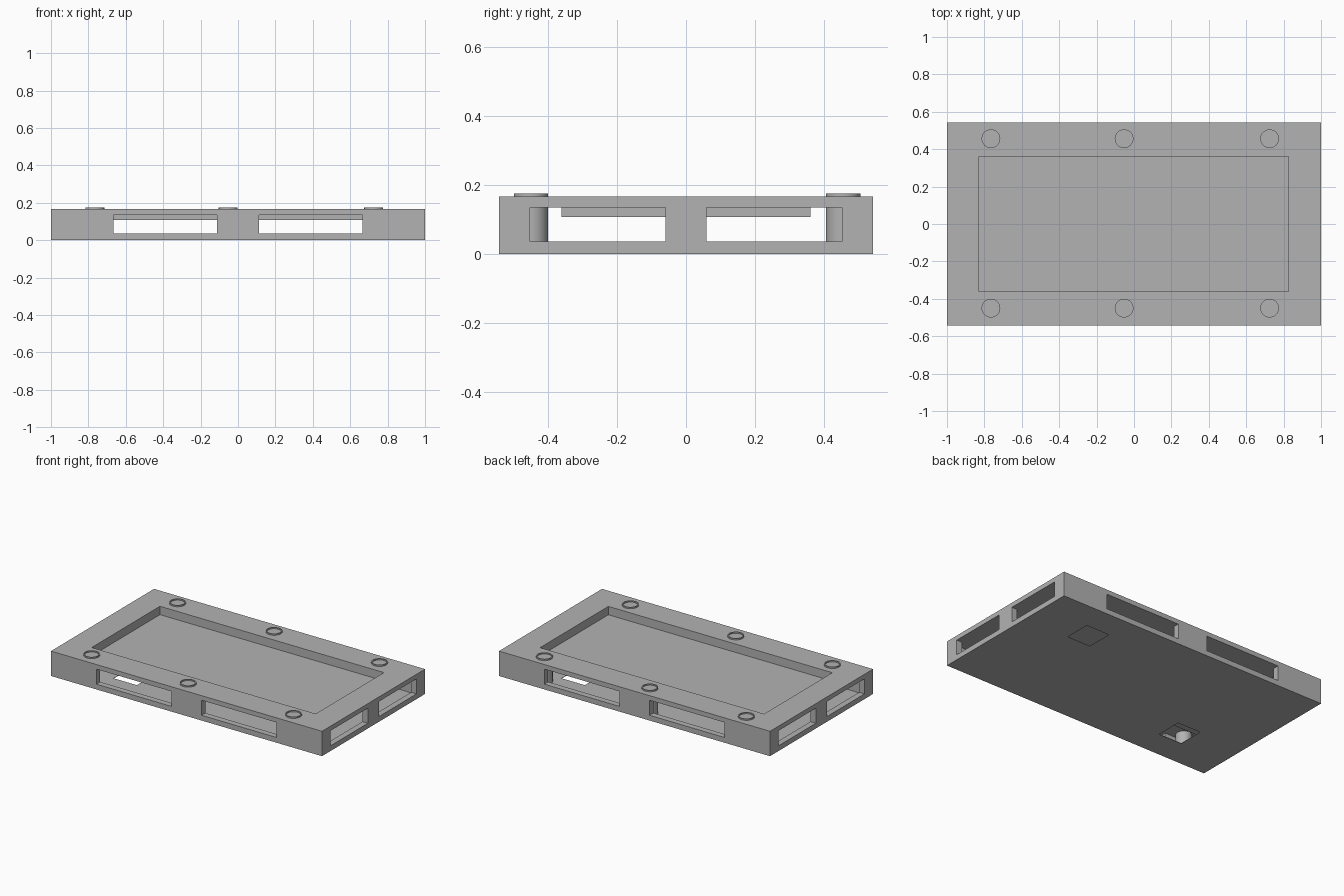
import bpy, bmesh, math
from mathutils import Matrix, Vector

cube = bpy.data.objects.get("Cube")
if cube:
    bpy.data.objects.remove(cube, do_unlink=True)

# Single plain grey
GREY = (0.45, 0.45, 0.45, 1)
grey = bpy.data.materials.new("plain_grey")
grey.use_nodes = True
grey.diffuse_color = GREY
grey.node_tree.nodes["Principled BSDF"].inputs["Base Color"].default_value = GREY

HX, HY, TOP = 1.0, 0.543, 0.166
WALL, SHEET, CEILING = 0.04, 0.003, 0.135
SILL = 0.035


def finish(name, bm):
    mesh = bpy.data.meshes.new(name)
    bm.to_mesh(mesh)
    bm.free()
    mesh.materials.append(grey)
    obj = bpy.data.objects.new(name, mesh)
    bpy.context.collection.objects.link(obj)
    return obj


def box(name, x, y, z):
    """Box from (low, high) ranges on each axis."""
    bm = bmesh.new()
    size = [r[1] - r[0] for r in (x, y, z)]
    mid = Vector([(r[0] + r[1]) / 2 for r in (x, y, z)])
    bmesh.ops.create_cube(bm, size=1, matrix=Matrix.Translation(mid) @ Matrix.Diagonal((*size, 1)))
    return finish(name, bm)


def cut(target, cutter):
    """Subtract the cutter from the target and remove the cutter."""
    mod = target.modifiers.new("cut", "BOOLEAN")
    mod.operation, mod.solver, mod.object = "DIFFERENCE", "EXACT", cutter
    bpy.context.view_layer.objects.active = target
    bpy.ops.object.modifier_apply(modifier=mod.name)
    bpy.data.objects.remove(cutter, do_unlink=True)


def around(centre, half):
    return (centre - half, centre + half)


# Hollow case, leaving a thin tray hanging inside the cavity
case = box("case", (-HX, HX), (-HY, HY), (0, TOP))
cavity = box("cavity_cutter", (WALL - HX, HX - WALL), (WALL - HY, HY - WALL), (SHEET, CEILING))
cut(cavity, box("tray_shell_cutter", (-0.83, 0.827), (-0.362, 0.362), (0.107, 0.3)))
cut(case, cavity)
cut(case, box("tray_cutter", (-0.828, 0.825), (-0.36, 0.36), (0.11, 0.3)))

# Two windows in each of the four walls
for wall in (-1, 1):
    for side in (-1, 1):
        cut(case, box("long_window_cutter", around(side * 0.388, 0.277),
                      around(wall * HY, WALL + 0.01), (SILL, CEILING)))
        cut(case, box("end_window_cutter", around(wall * HX, WALL + 0.01),
                      around(side * 0.256, 0.197), (SILL, CEILING)))

# Two square openings in the floor, at opposite corners
for side in (-1, 1):
    cut(case, box("floor_opening_cutter", around(side * 0.582, 0.086),
                  around(side * 0.27, 0.088), (-0.1, 0.02)))

# Round posts whose shallow rims rise above the top
PROFILE = [(0, 0.002), (0.05, 0.002), (0.05, 0.175), (0.043, 0.175), (0.043, 0.167), (0, 0.167)]


def post(name, x, y):
    bm = bmesh.new()
    verts = [bm.verts.new((x + r, y, z)) for r, z in PROFILE]
    edges = [bm.edges.new(pair) for pair in zip(verts, verts[1:])]
    bmesh.ops.spin(bm, geom=verts + edges, cent=(x, y, 0), axis=(0, 0, 1),
                   angle=math.tau, steps=40, use_merge=True)
    bmesh.ops.remove_doubles(bm, verts=bm.verts, dist=0.0001)
    bmesh.ops.recalc_face_normals(bm, faces=bm.faces)
    obj = finish(name, bm)
    bpy.ops.object.select_all(action="DESELECT")
    obj.select_set(True)
    bpy.context.view_layer.objects.active = obj
    bpy.ops.object.shade_smooth_by_angle(angle=math.radians(30))


for row, y in (("front", -0.45), ("back", 0.456)):
    for place, x in (("right", -0.765), ("middle", -0.053), ("left", 0.725)):
        post(f"{row}_{place}_post", x, y)
